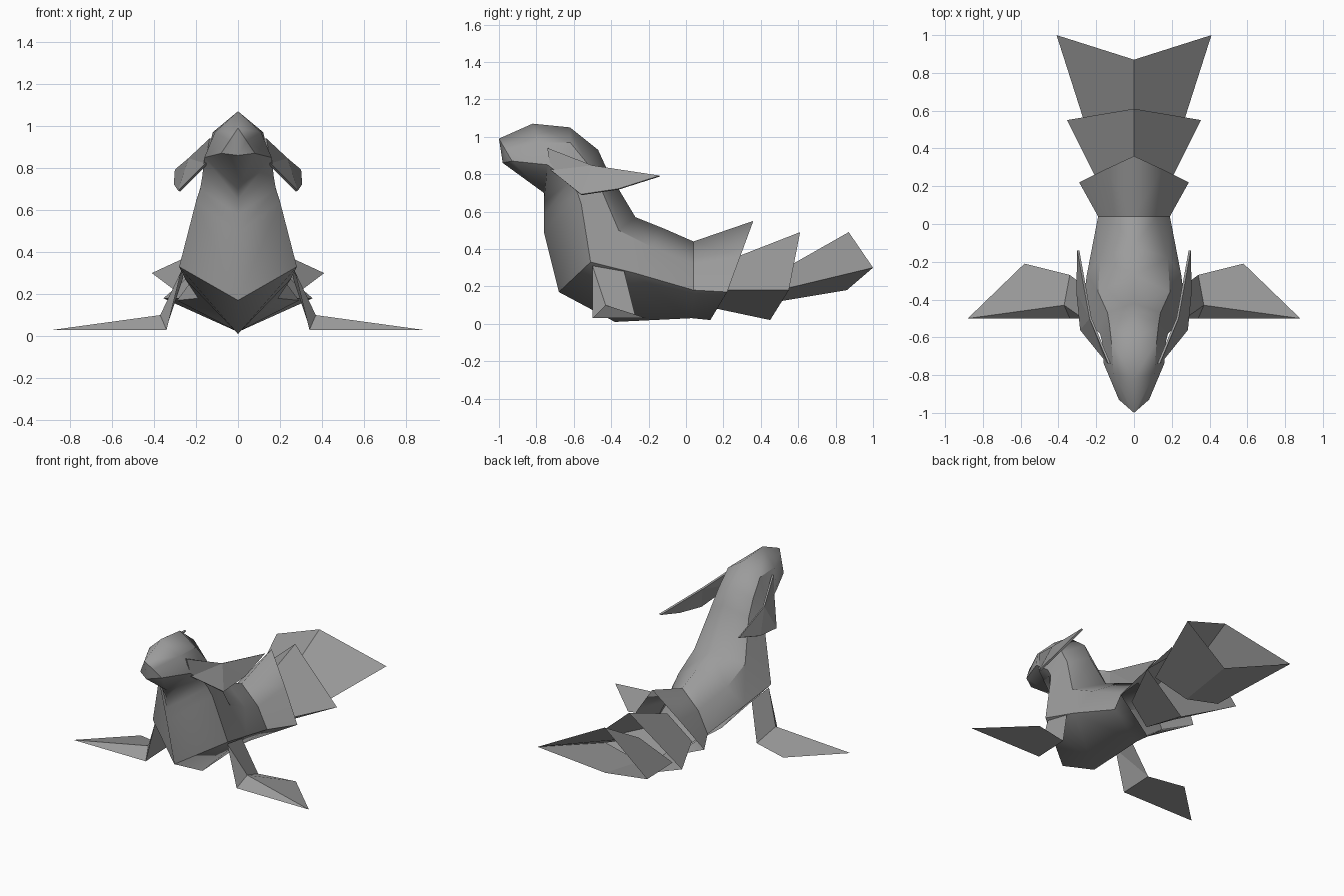
import bpy
import math

if "Cube" in bpy.data.objects:
    bpy.data.objects.remove(bpy.data.objects["Cube"])

grey = bpy.data.materials.new("slate_grey")
grey.diffuse_color = (0.33, 0.33, 0.33, 1)
grey.use_nodes = True
grey.node_tree.nodes["Principled BSDF"].inputs["Base Color"].default_value = grey.diffuse_color


def make(name, verts, faces, smooth=0, thick=0):
    """Right half as a mesh, mirrored to the left."""
    mesh = bpy.data.meshes.new(name)
    mesh.from_pydata(verts, [], faces)
    mesh.materials.append(grey)
    ob = bpy.data.objects.new(name, mesh)
    bpy.context.collection.objects.link(ob)
    if thick:
        sol = ob.modifiers.new("thickness", 'SOLIDIFY')
        sol.thickness = thick
        sol.offset = 0
    mod = ob.modifiers.new("mirror", 'MIRROR')
    mod.use_clip = True
    mod.merge_threshold = 0.001
    if smooth:
        bpy.ops.object.select_all(action='DESELECT')
        ob.select_set(True)
        bpy.context.view_layer.objects.active = ob
        bpy.ops.object.shade_smooth_by_angle(angle=math.radians(smooth))
    return ob


def loft(name, rings, cap=False, smooth=0):
    """Half rings running from top centre to bottom centre, joined along y."""
    n = len(rings[0])
    verts = [p for r in rings for p in r]
    faces = [(k * n + i, k * n + i + 1, k * n + n + i + 1, k * n + n + i)
             for k in range(len(rings) - 1) for i in range(n - 1)]
    if cap:
        faces.append(tuple(reversed(range(n))))
    return make(name, verts, faces, smooth)


# Head, neck and trunk: top, upper side, side ridge, bottom
loft("body", [
    [(0, -1.0, .99), (.04, -.965, .93), (.08, -.93, .87), (0, -.98, .86)],
    [(0, -.82, 1.07), (.11, -.79, .97), (.16, -.74, .85), (0, -.76, .70)],
    [(0, -.62, 1.05), (.12, -.62, .97), (.17, -.62, .76), (0, -.76, .65)],
    [(0, -.47, .93), (.13, -.53, .86), (.18, -.58, .70), (0, -.76, .58)],
    [(0, -.42, .82), (.14, -.47, .76), (.20, -.56, .64), (0, -.76, .49)],
    [(0, -.27, .57), (.19, -.36, .50), (.28, -.51, .33), (0, -.68, .17)],
    [(0, -.12, .51), (.18, -.18, .41), (.25, -.27, .27), (0, -.38, .01)],
    [(0, .04, .44), (.12, .04, .32), (.19, .04, .18), (0, .03, .03)],
    [(0, .36, .55), (.15, .29, .36), (.29, .22, .17), (0, .13, .02)],
], cap=True, smooth=35)

# Overlapping open tail segments
loft("tail_middle", [
    [(0, .20, .33), (.17, .18, .18), (0, .12, .09)],
    [(0, .61, .49), (.355, .55, .18), (0, .45, .02)]])
loft("tail_end", [
    [(0, .50, .28), (.25, .50, .18), (0, .50, .12)],
    [(0, .87, .49), (.41, 1.0, .30), (0, .86, .18)]])

# Swept-back ear flaps
make("ear", [(.13, -.74, .94), (.15, -.72, .82), (.28, -.56, .69),
             (.30, -.36, .72), (.295, -.14, .79), (.23, -.50, .845)],
     [(0, 1, 5), (1, 2, 5), (2, 3, 5), (3, 4, 5)], thick=.012)

# Front legs: upper arm and flat flipper
P, U, R = (.34, -.50, .03), (.37, -.43, .10), (.34, -.27, .04)
make("front_arm", [(.27, -.50, .31), (.26, -.33, .28), R, U, P],
     [(0, 3, 2, 1), (0, 4, 3), (0, 1, 2, 4)])
make("flipper", [P, U, R, (.58, -.21, .03), (.88, -.50, .03)],
     [(0, 4, 1), (1, 4, 3, 2), (0, 2, 3, 4)])
